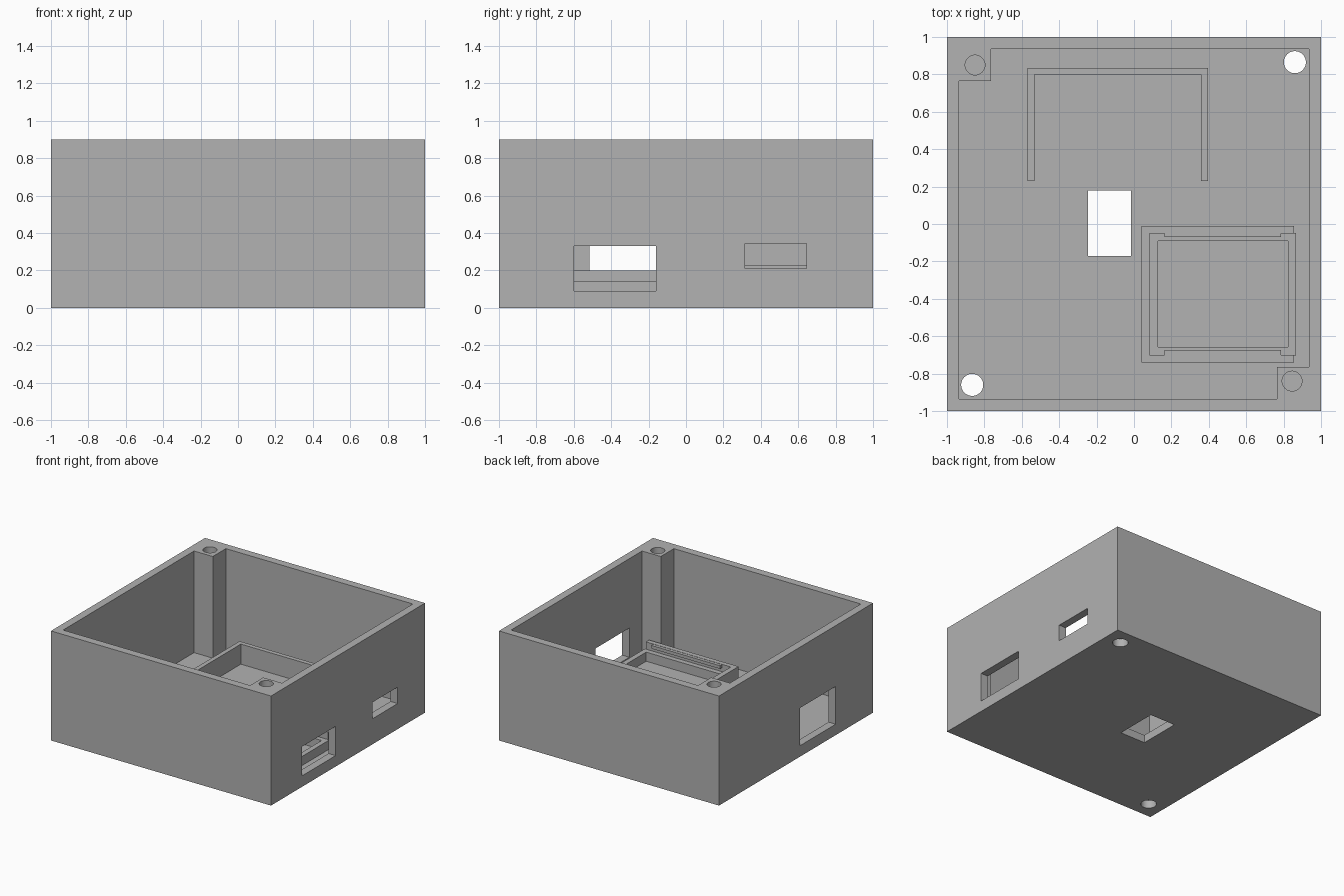
import bpy, bmesh

old = bpy.data.objects.get("Cube")
if old:
    bpy.data.objects.remove(old, do_unlink=True)

grey = bpy.data.materials.new("plain_grey")
grey.use_nodes = True
colour = (0.445, 0.445, 0.445, 1)
grey.diffuse_color = colour
grey.node_tree.nodes["Principled BSDF"].inputs["Base Color"].default_value = colour

WALL, FLOOR, TOP = 0.065, 0.065, 0.9
IN = 1 - WALL


def prism(name, outline, z0, z1):
    """Extrude a flat outline between two heights."""
    bm = bmesh.new()
    face = bm.faces.new([bm.verts.new((x, y, z0)) for x, y in outline])
    ext = bmesh.ops.extrude_face_region(bm, geom=[face])
    verts = [v for v in ext["geom"] if isinstance(v, bmesh.types.BMVert)]
    bmesh.ops.translate(bm, verts=verts, vec=(0, 0, z1 - z0))
    bmesh.ops.recalc_face_normals(bm, faces=bm.faces)
    mesh = bpy.data.meshes.new(name)
    bm.to_mesh(mesh)
    bm.free()
    mesh.materials.append(grey)
    ob = bpy.data.objects.new(name, mesh)
    bpy.context.collection.objects.link(ob)
    return ob


def box(name, x0, x1, y0, y1, z0, z1):
    return prism(name, [(x0, y0), (x1, y0), (x1, y1), (x0, y1)], z0, z1)


def drill(name, x, y, r, z0, z1):
    bpy.ops.mesh.primitive_cylinder_add(vertices=48, radius=r, depth=z1 - z0,
                                        location=(x, y, (z0 + z1) / 2))
    ob = bpy.context.object
    ob.name = name
    ob.data.materials.append(grey)
    return ob


def cut(target, cutters):
    """Subtract each cutter, then discard it."""
    bpy.context.view_layer.objects.active = target
    for c in cutters:
        c.hide_render = True
        mod = target.modifiers.new("cut", "BOOLEAN")
        mod.operation, mod.solver, mod.object = "DIFFERENCE", "EXACT", c
        bpy.ops.object.modifier_apply(modifier=mod.name)
        bpy.data.objects.remove(c, do_unlink=True)


# Open case; the cavity outline leaves a screw post in two opposite corners
P = 0.765
case = box("case", -1, 1, -1, 1, 0, TOP)
cavity = prism("cavity", [(-IN, -IN), (P, -IN), (P, -P), (IN, -P),
                          (IN, IN), (-P, IN), (-P, P), (-IN, P)], FLOOR, TOP + 0.1)
cut(case, [
    cavity,
    box("left_large_port", 0.9, 1.1, -0.6, -0.16, 0.09, 0.33),
    box("left_small_port", 0.9, 1.1, 0.315, 0.645, 0.21, 0.345),
    box("right_port", -1.1, -0.9, -0.515, -0.05, 0.09, 0.4),
    box("floor_opening", -0.245, -0.015, -0.17, 0.18, -0.1, 0.1),
    drill("floor_hole_back", 0.86, 0.865, 0.059, -0.1, 0.1),
    drill("floor_hole_front", -0.865, -0.86, 0.059, -0.1, 0.1),
    drill("post_hole_back", -0.85, 0.85, 0.053, 0.45, 1),
    drill("post_hole_front", 0.845, -0.84, 0.053, 0.45, 1),
])

# U-shaped rail on the floor
SINK = FLOOR - 0.01
X0, X1, Y0, Y1, T = -0.57, 0.395, 0.23, 0.835, 0.037
prism("board_rail", [(X0, Y0), (X0 + T, Y0), (X0 + T, Y1 - T), (X1 - T, Y1 - T),
                     (X1 - T, Y0), (X1, Y0), (X1, Y1), (X0, Y1)], SINK, 0.23)

# Tray wall, open toward the large port
tray = box("tray_wall", 0.04, 0.855, -0.74, -0.01, SINK, 0.2)
cut(tray, [box("tray_recess", 0.083, 1, -0.7, -0.05, 0, 0.3)])

# Lower ledge inside the tray, with a central pocket
ledge = box("tray_ledge", 0.078, 0.865, -0.703, -0.047, SINK, 0.14)
cut(ledge, [box("ledge_pocket", 0.127, 0.823, -0.658, -0.09, 0, 0.3)])

# Snap lips along the tray's two long walls
for name, y0, y1 in (("back_snap_lip", -0.07, -0.045),
                     ("front_snap_lip", -0.705, -0.675)):
    box(name, 0.163, 0.787, y0, y1, 0.172, 0.198)

# Smooth the drilled holes, keeping all corners sharp
bpy.ops.object.select_all(action="DESELECT")
case.select_set(True)
bpy.context.view_layer.objects.active = case
bpy.ops.object.shade_smooth_by_angle(angle=0.5)
